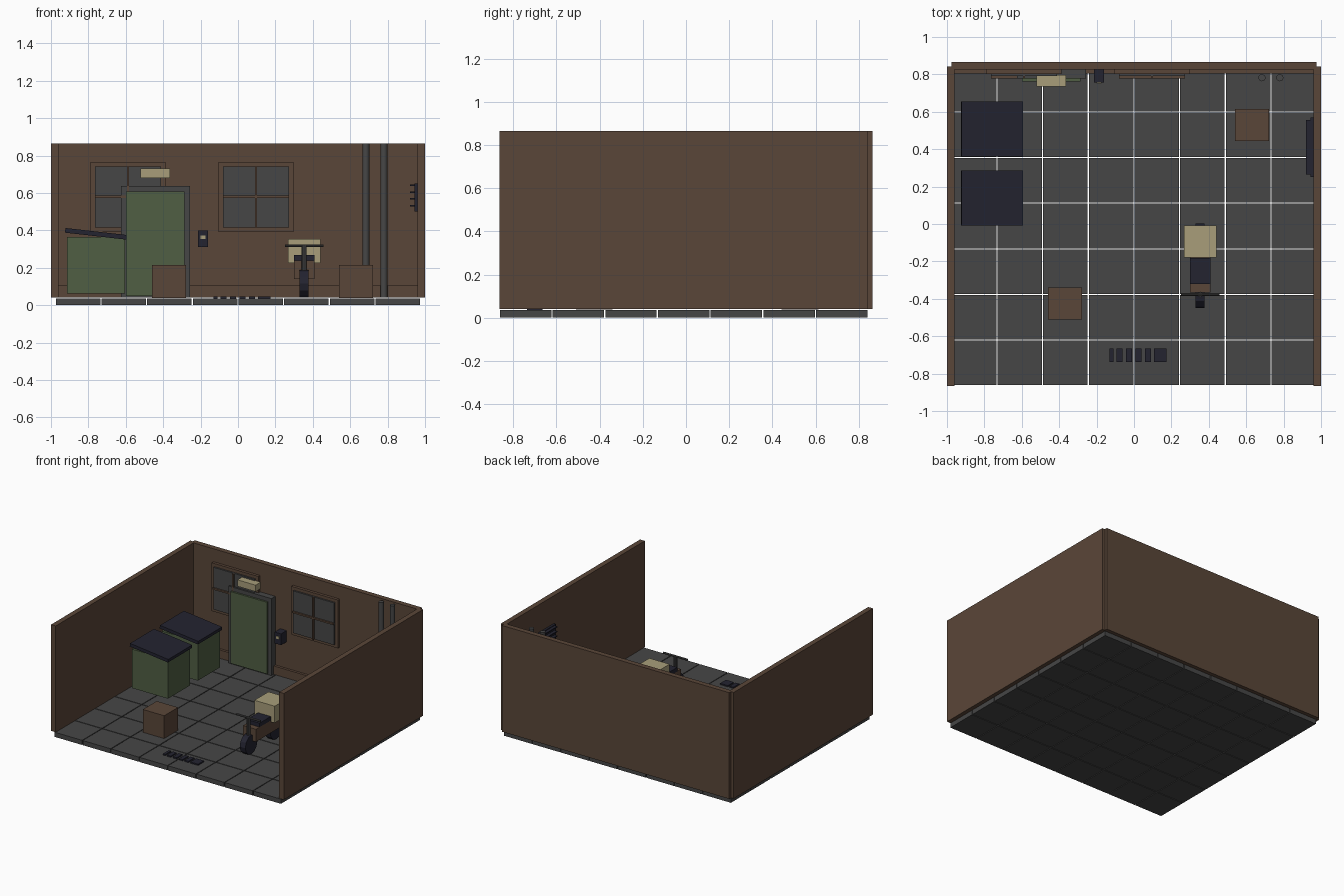
import bpy, bmesh, math
from mathutils import Matrix, Vector

if "Cube" in bpy.data.objects:
    bpy.data.objects.remove(bpy.data.objects["Cube"])


def material(name, rgb):
    m = bpy.data.materials.new(name)
    lin = [((c / 255 + 0.055) / 1.055) ** 2.4 for c in rgb]
    m.diffuse_color = (*lin, 1)
    m.use_nodes = True
    m.node_tree.nodes["Principled BSDF"].inputs["Base Color"].default_value = m.diffuse_color
    return m


BROWN = material("brown", (90, 70, 56))
GREY = material("dark_grey", (70, 70, 70))
GREEN = material("moss_green", (80, 95, 68))
NAVY = material("dark_navy", (35, 35, 48))
CREAM = material("cream", (168, 158, 122))


def finish(name, bm, mat):
    me = bpy.data.meshes.new(name)
    bm.to_mesh(me)
    bm.free()
    me.materials.append(mat)
    ob = bpy.data.objects.new(name, me)
    bpy.context.collection.objects.link(ob)
    return ob


def add_box(bm, x0, x1, y0, y1, z0, z1, rot=Matrix()):
    c = Vector(((x0 + x1) / 2, (y0 + y1) / 2, (z0 + z1) / 2))
    s = Matrix.Diagonal((x1 - x0, y1 - y0, z1 - z0, 1))
    bmesh.ops.create_cube(bm, size=1, matrix=Matrix.Translation(c) @ rot @ s)


def boxes(name, mat, *list_of_bounds):
    bm = bmesh.new()
    for b in list_of_bounds:
        add_box(bm, *b)
    return finish(name, bm, mat)


def cylinder(name, mat, centre, radius, length, axis="Z", sides=16):
    rot = {"X": Matrix.Rotation(math.pi / 2, 4, "Y"), "Z": Matrix()}[axis]
    bm = bmesh.new()
    bmesh.ops.create_cone(bm, cap_ends=True, segments=sides, radius1=radius,
                          radius2=radius, depth=length,
                          matrix=Matrix.Translation(centre) @ rot)
    return finish(name, bm, mat)


# Floor tiles with open joints
PITCH, GAP = 0.2441, 0.006
tiles = []
for i in range(8):
    for j in range(7):
        x, y = -0.977 + i * PITCH, -0.865 + j * PITCH
        tiles.append((x + GAP / 2, x + PITCH - GAP / 2,
                      y + GAP / 2, y + PITCH - GAP / 2, 0, 0.036))
boxes("floor_tiles", GREY, *tiles)

# Walls and baseboard
boxes("back_wall", BROWN, (-0.977, 0.977, 0.825, 0.865, 0.04, 0.865))
boxes("left_wall", BROWN, (-1, -0.96, -0.865, 0.843, 0.04, 0.865))
boxes("right_wall", BROWN, (0.96, 1, -0.865, 0.843, 0.04, 0.865))
boxes("baseboard", BROWN, (-0.96, 0.96, 0.805, 0.83, 0.04, 0.105))

# Windows: frame, glass and cross bars
for side, cx in (("left", -0.588), ("right", 0.096)):
    z0, z1, w = 0.39, 0.765, 0.2
    boxes(side + "_window_frame", BROWN,
          (cx - w, cx - w + 0.025, 0.803, 0.83, z0, z1),
          (cx + w - 0.025, cx + w, 0.803, 0.83, z0, z1),
          (cx - w + 0.025, cx + w - 0.025, 0.803, 0.83, z0, z0 + 0.025),
          (cx - w + 0.025, cx + w - 0.025, 0.803, 0.83, z1 - 0.025, z1))
    boxes(side + "_window_glass", GREY,
          (cx - 0.176, cx + 0.176, 0.79, 0.828, 0.414, 0.741))
    boxes(side + "_window_bars", BROWN,
          (cx - 0.006, cx + 0.006, 0.777, 0.795, 0.414, 0.741),
          (cx - 0.176, cx + 0.176, 0.777, 0.795, 0.574, 0.586))

# Door, lamp above it and entry panel beside it
boxes("door_frame", GREY, (-0.625, -0.257, 0.777, 0.83, 0.04, 0.638))
boxes("door", GREEN, (-0.6, -0.285, 0.763, 0.78, 0.05, 0.607))
boxes("door_lamp", CREAM, (-0.52, -0.363, 0.735, 0.797, 0.68, 0.73))
boxes("lamp_bracket", BROWN, (-0.47, -0.413, 0.79, 0.83, 0.69, 0.72))
boxes("entry_panel", NAVY, (-0.215, -0.16, 0.757, 0.83, 0.31, 0.398))
boxes("entry_panel_screen", CREAM, (-0.2, -0.173, 0.752, 0.76, 0.353, 0.372))

# Pipes on the back wall
for k, x in enumerate((0.684, 0.78)):
    pipe = cylinder("pipe_%d" % (k + 1), GREY, (x, 0.782, 0.4525), 0.019, 0.825)
    for p in pipe.data.polygons:
        p.use_smooth = abs(p.normal.z) < 0.5

# Waste bins with sloping lids
for k, y in enumerate((0.507, 0.14)):
    boxes("bin_%d" % (k + 1), GREEN,
          (-0.915, -0.605, y - 0.135, y + 0.135, 0.063, 0.365))
    bm = bmesh.new()
    add_box(bm, -0.925, -0.595, y - 0.147, y + 0.147, 0.369, 0.394,
            Matrix.Rotation(math.radians(6.5), 4, "Y"))
    finish("bin_lid_%d" % (k + 1), bm, NAVY)

# Cartons
boxes("front_carton", BROWN, (-0.46, -0.277, -0.51, -0.34, 0.038, 0.215))
boxes("back_carton", BROWN, (0.54, 0.723, 0.443, 0.615, 0.038, 0.215))

# Drain grate
edges = ((-0.13, -0.11), (-0.094, -0.062), (-0.044, -0.012),
         (0.008, 0.04), (0.058, 0.09), (0.106, 0.173))
boxes("drain_grate", NAVY,
      *[(a, b, -0.737, -0.665, 0.034, 0.046) for a, b in edges])

# Vent on the right wall
boxes("vent_plate", NAVY, (0.943, 0.962, 0.25, 0.57, 0.5, 0.65))
boxes("vent_slats", NAVY,
      *[(0.92, 0.945, 0.265, 0.555, z - 0.004, z + 0.004)
        for z in (0.532, 0.568, 0.604, 0.64)])

# Delivery scooter
SX = 0.354
for part, y in (("front_wheel", -0.376), ("rear_wheel", -0.07)):
    cylinder(part, NAVY, (SX, y, 0.115), 0.074, 0.048, "X", 12)
boxes("scooter_body", BROWN, (SX - 0.055, SX + 0.055, -0.365, -0.03, 0.14, 0.238))
boxes("scooter_seat", NAVY, (SX - 0.055, SX + 0.055, -0.32, -0.182, 0.236, 0.268))
boxes("scooter_cargo_box", CREAM, (0.267, 0.441, -0.18, -0.008, 0.225, 0.355))
cylinder("scooter_steering_column", GREY, (SX, -0.376, 0.24), 0.014, 0.16, "Z", 10)
cylinder("scooter_handlebar", GREY, (SX, -0.376, 0.318), 0.008, 0.205, "X", 10)
